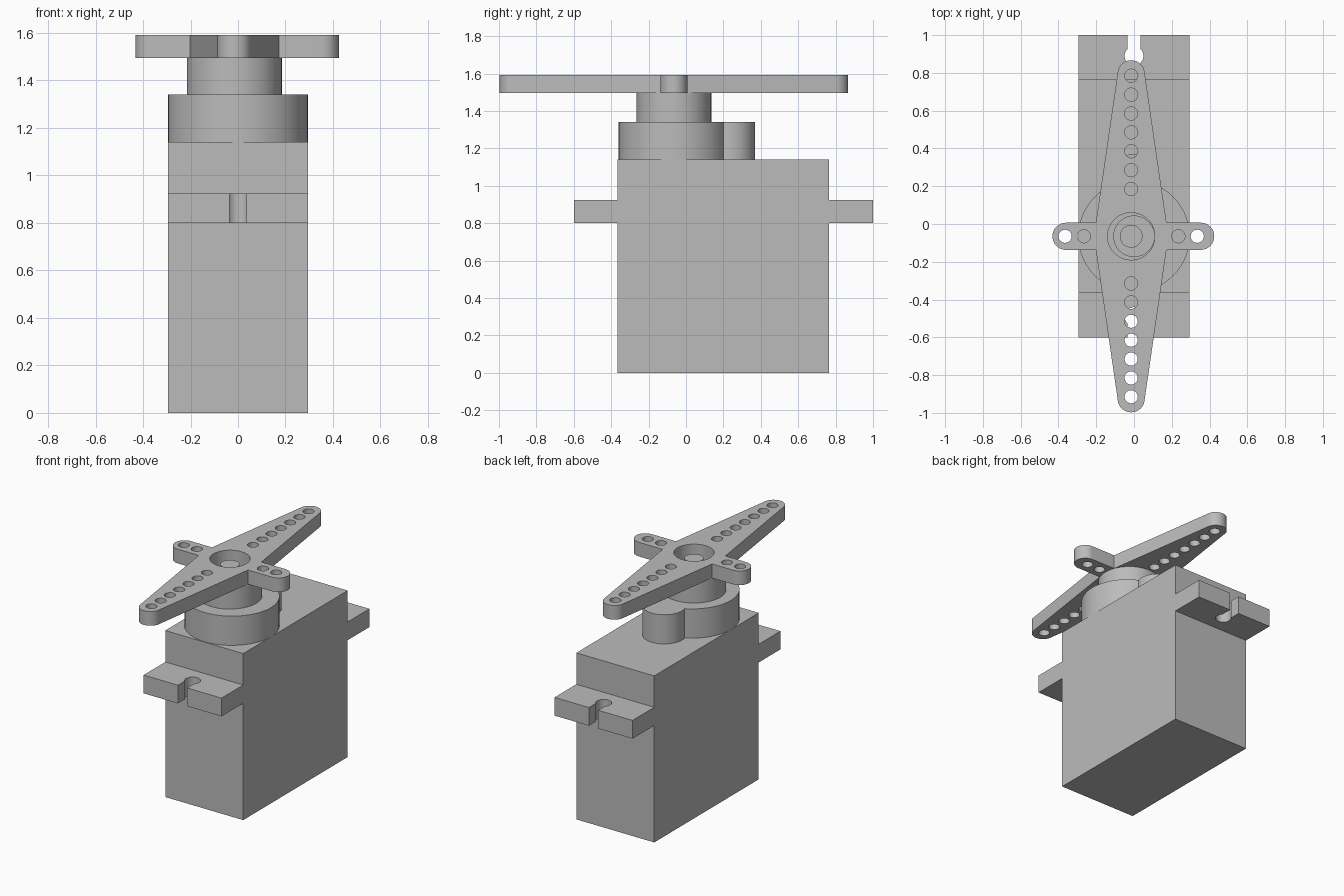
import bpy, bmesh
from math import sin, cos, radians

cube = bpy.data.objects.get("Cube")
if cube:
    bpy.data.objects.remove(cube, do_unlink=True)

grey = bpy.data.materials.new("light grey plastic")
grey.use_nodes = True
grey.diffuse_color = (0.5, 0.5, 0.5, 1)
grey.node_tree.nodes["Principled BSDF"].inputs["Base Color"].default_value = (0.5, 0.5, 0.5, 1)


def arc(x, y, r, start=0, end=360, steps=12):
    """Points on an arc, in degrees, both ends included."""
    angles = [radians(start + (end - start) * i / steps) for i in range(steps + 1)]
    return [(x + r * cos(a), y + r * sin(a)) for a in angles]


def circle(x, y, r, steps=48):
    return arc(x, y, r, steps=steps)[:-1]


def prism(name, outline, z0, z1, holes=()):
    """Extrude a flat outline with holes into a solid."""
    curve = bpy.data.curves.new(name, 'CURVE')
    curve.dimensions = '2D'
    curve.fill_mode = 'BOTH'
    curve.extrude = (z1 - z0) / 2
    for loop in [outline, *holes]:
        spline = curve.splines.new('POLY')
        spline.points.add(len(loop) - 1)
        for point, (x, y) in zip(spline.points, loop):
            point.co = (x, y, 0, 1)
        spline.use_cyclic_u = True
    obj = bpy.data.objects.new(name, curve)
    bpy.context.collection.objects.link(obj)
    bpy.ops.object.select_all(action='DESELECT')
    obj.select_set(True)
    bpy.context.view_layer.objects.active = obj
    bpy.ops.object.convert(target='MESH')
    obj = bpy.context.object
    obj.name = name

    # Weld caps to walls and lift to height
    bm = bmesh.new()
    bm.from_mesh(obj.data)
    bmesh.ops.remove_doubles(bm, verts=bm.verts, dist=0.0002)
    bmesh.ops.translate(bm, verts=bm.verts, vec=(0, 0, (z0 + z1) / 2))
    bmesh.ops.recalc_face_normals(bm, faces=bm.faces)
    bm.to_mesh(obj.data)
    bm.free()
    obj.data.materials.clear()
    obj.data.materials.append(grey)
    bpy.ops.object.shade_smooth_by_angle(angle=radians(30))
    return obj


W, FRONT, BACK = 0.295, -0.365, 0.765
AX, AY = -0.015, -0.065    # horn centre

# Motor case
prism("case", [(-W, FRONT), (W, FRONT), (W, BACK), (-W, BACK)], 0, 1.14)

# Mounting tabs with keyhole slots
for name, inner, side in (("back_tab", BACK, 1), ("front_tab", FRONT, -1)):
    edge = inner + side * 0.235
    keyhole = arc(0, 0, 0.05, 45, -225, 20)
    outline = [(-W, inner), (W, inner), (W, edge), (0.035, edge)]
    outline += [(x, edge + side * (y - 0.11)) for x, y in keyhole]
    outline += [(-0.035, edge), (-W, edge)]
    prism(name, outline, 0.80, 0.925)

# Gear cover: a large and a small round merged
prism("gear_cover",
      arc(0, AY, W, 116.1, 423.9, 48) + arc(0, 0.235, 0.135, -15.1, 195.1, 28)[1:-1],
      1.14, 1.34)

# Hub under the horn, with shaft and screw inside
prism("hub", circle(AX, AY, 0.2), 1.34, 1.495, [circle(AX, AY, 0.125)])
prism("output_shaft", circle(0, AY, 0.11), 1.34, 1.44)
prism("screw", circle(AX, AY, 0.06), 1.44, 1.555)

# Four-armed horn with rounded tips
R, NECK = 0.072, 0.187
horn = []
for tip, start, neck in (((0.368, 0), -90, (NECK, R)),
                         ((0, 0.86), 0, (-NECK, R)),
                         ((-0.345, 0), 90, (-NECK, -R)),
                         ((0, -0.86), 180, (NECK, -R))):
    horn += arc(AX + tip[0], AY + tip[1], R, start, start + 180, 16)
    horn.append((AX + neck[0], AY + neck[1]))

# Linkage holes along every arm
holes = [circle(AX, AY, 0.125)]
for side in (-1, 1):
    holes += [circle(AX + side * d, AY, 0.035, 20) for d in (0.25, 0.35)]
    holes += [circle(AX, AY + side * (0.25 + 0.1 * i), 0.035, 20) for i in range(7)]
prism("horn", horn, 1.495, 1.592, holes)
